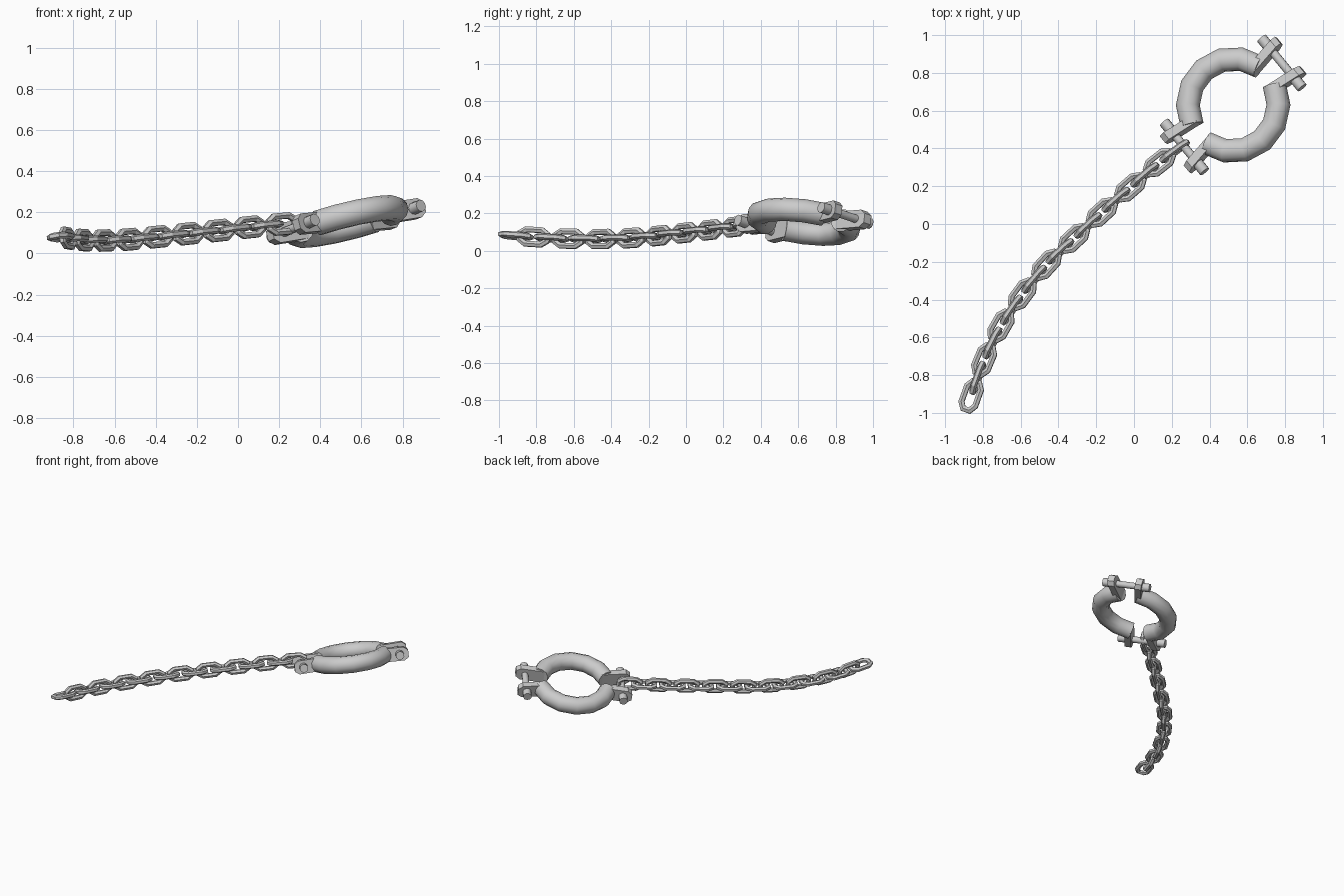
import bpy, bmesh
from math import cos, sin, pi, radians
from mathutils import Vector, Matrix

if "Cube" in bpy.data.objects:
    bpy.data.objects.remove(bpy.data.objects["Cube"])


def frame(x_dir, y_hint, origin):
    x = Vector(x_dir).normalized()
    z = x.cross(Vector(y_hint)).normalized()
    y = z.cross(x)
    m = Matrix((x, y, z)).transposed().to_4x4()
    m.translation = origin
    return m


def finish(name, bm, matrix, smooth=None):
    bmesh.ops.transform(bm, matrix=matrix, verts=bm.verts)
    bmesh.ops.recalc_face_normals(bm, faces=bm.faces)
    mesh = bpy.data.meshes.new(name)
    bm.to_mesh(mesh)
    bm.free()
    ob = bpy.data.objects.new(name, mesh)
    bpy.context.collection.objects.link(ob)
    if smooth:
        bpy.ops.object.select_all(action='DESELECT')
        ob.select_set(True)
        bpy.context.view_layer.objects.active = ob
        bpy.ops.object.shade_smooth_by_angle(angle=radians(smooth))
    return ob


def sweep(path, radius, sides, closed):
    """Mitred tube along a path lying in the local xy plane."""
    bm = bmesh.new()
    pts = [Vector((x, y, 0)) for x, y in path]
    n = len(pts)
    rings = []
    for i, p in enumerate(pts):
        a = pts[i - 1] if closed or i else None
        b = pts[(i + 1) % n] if closed or i < n - 1 else None
        d1 = (p - a).normalized() if a is not None else (b - p).normalized()
        d2 = (b - p).normalized() if b is not None else d1
        t = (d1 + d2).normalized()
        out = Vector((t.y, -t.x, 0)) / max(t.dot(d1), 0.5)
        rings.append([bm.verts.new(p + radius * (out * cos(q) + Vector((0, 0, sin(q)))))
                      for q in [2 * pi * (k + 0.5) / sides for k in range(sides)]])
    for i in range(n if closed else n - 1):
        r, s = rings[i], rings[(i + 1) % n]
        for k in range(sides):
            j = (k + 1) % sides
            bm.faces.new((r[k], r[j], s[j], s[k]))
    if not closed:
        bm.faces.new(rings[0])
        bm.faces.new(rings[-1])
    return bm


# Tilted frame of the cuff: x runs along the chain, y across the two halves
cuff = frame((0.757, 0.653, 0.10), (-0.653, 0.757, -0.26), (0.525, 0.63, 0.155))

for side, label in ((1, "rear"), (-1, "front")):
    # Half ring of the cuff
    arc = [(0.245 * cos(radians(a)), side * 0.25 * sin(radians(a)))
           for a in range(15, 166, 25)]
    finish("cuff_half_" + label, sweep(arc, 0.062, 12, False), cuff, 45)

    for end, where in ((1, "outer"), (-1, "chain")):
        # Lug plate with chamfered tip
        bm = bmesh.new()
        profile = [(0.20, -0.048), (0.375, -0.048), (0.405, -0.025),
                   (0.405, 0.025), (0.375, 0.048), (0.20, 0.048)]
        layers = [[bm.verts.new((end * u, side * (0.085 + off + 0.15 * (u - 0.28)), w))
                   for u, w in profile] for off in (-0.024, 0.024)]
        for loop in layers:
            bm.faces.new(loop)
        for k in range(6):
            j = (k + 1) % 6
            bm.faces.new((layers[0][k], layers[0][j], layers[1][j], layers[1][k]))
        finish(f"lug_{where}_{label}", bm, cuff)

# Bolts joining the lugs, with a head at each end
for end, where in ((1, "outer"), (-1, "chain")):
    bm = bmesh.new()
    for y, length, r in ((0, 0.30, 0.023), (0.144, 0.06, 0.03), (-0.144, 0.06, 0.03)):
        m = Matrix.Translation((end * 0.342, y, 0)) @ Matrix.Rotation(pi / 2, 4, 'X')
        bmesh.ops.create_cone(bm, cap_ends=True, segments=10, radius1=r, radius2=r,
                              depth=length, matrix=m)
    finish("bolt_" + where, bm, cuff, 40)

# Chain path resampled to evenly spaced link centres
path = [Vector(p) for p in (
    (-0.862, -0.91, 0.08), (-0.79, -0.71, 0.067), (-0.70, -0.53, 0.062),
    (-0.58, -0.355, 0.064), (-0.446, -0.195, 0.075), (-0.30, -0.06, 0.09),
    (-0.155, 0.075, 0.105), (-0.013, 0.20, 0.12), (0.125, 0.318, 0.135),
    (0.215, 0.385, 0.143))]
seg = [(b - a).length for a, b in zip(path, path[1:])]
total = sum(seg)


def along(d):
    i = 0
    while i < len(seg) - 1 and d > seg[i]:
        d -= seg[i]
        i += 1
    return path[i].lerp(path[i + 1], d / seg[i])


# Octagonal links, alternately lying flat and standing upright
COUNT = 18
outline = [(0.077, -0.018), (0.077, 0.018), (0.045, 0.039), (-0.045, 0.039),
           (-0.077, 0.018), (-0.077, -0.018), (-0.045, -0.039), (0.045, -0.039)]
for i in range(COUNT):
    d = total * i / (COUNT - 1)
    c = along(d)
    t = along(min(d + 0.07, total)) - along(max(d - 0.07, 0))
    base = frame(t, Vector((0, 0, 1)).cross(t), c)
    roll = Matrix.Rotation(radians(-10 + 90 * (i % 2)), 4, 'X')
    finish(f"chain_link_{i + 1:02d}", sweep(outline, 0.017, 6, True), base @ roll)
